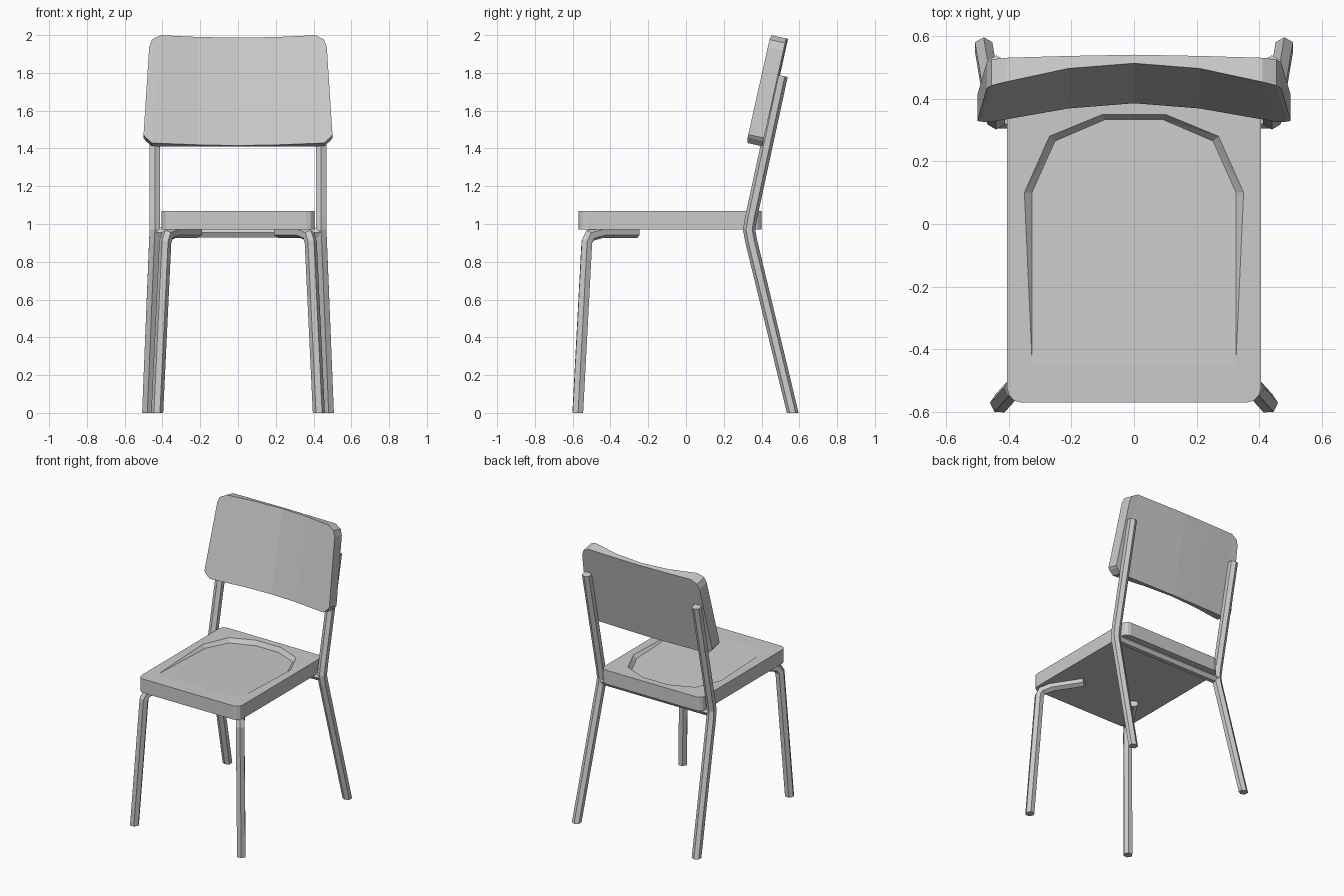
import bpy, bmesh, math
from mathutils import Vector

cube = bpy.data.objects.get("Cube")
if cube:
    bpy.data.objects.remove(cube, do_unlink=True)

# Single colour
grey = bpy.data.materials.new("grey")
grey.use_nodes = True
colour = (0.6, 0.6, 0.6, 1)
grey.diffuse_color = colour
grey.node_tree.nodes["Principled BSDF"].inputs["Base Color"].default_value = colour


def finish(name, bm):
    bmesh.ops.recalc_face_normals(bm, faces=bm.faces)
    mesh = bpy.data.meshes.new(name)
    bm.to_mesh(mesh)
    bm.free()
    mesh.materials.append(grey)
    obj = bpy.data.objects.new(name, mesh)
    bpy.context.collection.objects.link(obj)
    return obj


def tube(name, path, ref, radius=0.032, sides=6):
    """Sweep a polygon along a path, with flat sides facing along ref."""
    pts = [Vector(p) for p in path]
    bm = bmesh.new()
    rings = []
    for i, p in enumerate(pts):
        before = (p - pts[i - 1]).normalized() if i else Vector()
        after = (pts[i + 1] - p).normalized() if i < len(pts) - 1 else Vector()
        t = (before + after).normalized()
        a = (Vector(ref) - t * t.dot(Vector(ref))).normalized()
        b = t.cross(a)
        half = before.angle(after) / 2 if before.length and after.length else 0
        ring = []
        for k in range(sides):
            ang = math.tau * (k + 0.5) / sides
            off = a * math.cos(ang) + b * (math.sin(ang) / math.cos(half))
            co = p + off * radius
            if i == 0 and p.z == 0:
                co.z = 0        # feet are cut level with the floor
            ring.append(bm.verts.new(co))
        rings.append(ring)
    for r, s in zip(rings, rings[1:]):
        for k in range(sides):
            n = (k + 1) % sides
            bm.faces.new((r[k], r[n], s[n], s[k]))
    bm.faces.new(rings[0])
    bm.faces.new(rings[-1])
    return finish(name, bm)


# Legs, mirrored left and right
rear_path = [(0.48, 0.565, 0), (0.443, 0.345, 0.91), (0.44, 0.334, 0.97),
             (0.44, 0.346, 1.04), (0.44, 0.507, 1.785)]
front_path = [(0.428, -0.573, 0), (0.385, -0.525, 0.905), (0.374, -0.508, 0.94),
              (0.335, -0.445, 0.957), (0.215, -0.26, 0.957)]
for side, s in (("left", 1), ("right", -1)):
    tube("rear_leg_" + side, [(s * x, y, z) for x, y, z in rear_path], (1, 0, 0))
    tube("front_leg_" + side, [(s * x, y, z) for x, y, z in front_path], (s * 0.84, 0.54, 0))

# Rear crossbar under the seat
tube("rear_crossbar", [(-0.44, 0.335, 0.955), (0.44, 0.335, 0.955)], (0, 0, 1), 0.03)

# Seat board with rounded corners
SEAT_TOP = 1.07
bm = bmesh.new()
r, outline = 0.045, []
for q, (cx, cy) in enumerate(((0.405, 0.4), (-0.405, 0.4), (-0.405, -0.57), (0.405, -0.57))):
    ox, oy = cx - math.copysign(r, cx), cy - math.copysign(r, cy)
    for k in range(4):
        a = math.radians(90 * q + 30 * k)
        outline.append(bm.verts.new((ox + r * math.cos(a), oy + r * math.sin(a), 0.97)))
base = bm.faces.new(outline)
ext = bmesh.ops.extrude_face_region(bm, geom=[base], use_keep_orig=True)
for v in ext["geom"]:
    if isinstance(v, bmesh.types.BMVert):
        v.co.z = SEAT_TOP
seat = finish("seat", bm)

# Sloping dished recess in the seat, fading out towards the front
rim = [(0.35, 0.10), (0.27, 0.28), (0.10, 0.35)]
floor = [(0.326, 0.10), (0.252, 0.265), (0.093, 0.333)]
bm = bmesh.new()
front_y, slope = -0.45, 0.04
for s in (1, -1):
    for x, y in rim:
        bm.verts.new((s * x, y, SEAT_TOP))
        bm.verts.new((s * x, y, SEAT_TOP + 0.1))
    for x, y in floor:
        bm.verts.new((s * x, y, SEAT_TOP - slope * (y - front_y)))
    bm.verts.new((s * 0.325, front_y, SEAT_TOP))
    bm.verts.new((s * 0.325, front_y, SEAT_TOP + 0.1))
bmesh.ops.convex_hull(bm, input=bm.verts)
cutter = finish("seat_recess_cutter", bm)
cutter.hide_render = True
cut = seat.modifiers.new("recess", 'BOOLEAN')
cut.operation = 'DIFFERENCE'
cut.solver = 'EXACT'
cut.object = cutter
bpy.context.view_layer.objects.active = seat
bpy.ops.object.modifier_apply(modifier=cut.name)
bpy.data.objects.remove(cutter, do_unlink=True)

# Backrest: hollow front, nearly flat back, leaning backwards
# Column: bottom x, bottom height, top x, top height, front depth, back depth
half = [(0.5, 0.045, 0.47, 0.52, 0, 0.085), (0.49, 0.03, 0.455, 0.56, 0, 0.085),
        (0.455, 0, 0.41, 0.585, 0.006, 0.085), (0.21, 0, 0.21, 0.585, 0.05, 0.091),
        (0, 0, 0, 0.585, 0.067, 0.095)]
columns = half + [(-c[0], c[1], -c[2]) + c[3:] for c in reversed(half[:-1])]
lean = math.radians(12.6)
bm = bmesh.new()


def back_point(x, v, w):
    return bm.verts.new((x, 0.32 + v * math.sin(lean) + w * math.cos(lean),
                         1.43 + v * math.cos(lean) - w * math.sin(lean)))


loops = []
for xb, vb, xt, vt, wf, wb in columns:
    loops.append([back_point(xb, vb, wf), back_point(xt, vt, wf),
                  back_point(xt, vt, wb), back_point(xb, vb, wb)])
for a, b in zip(loops, loops[1:]):
    for k in range(4):
        n = (k + 1) % 4
        bm.faces.new((a[k], a[n], b[n], b[k]))
bm.faces.new(loops[0])
bm.faces.new(loops[-1])
finish("backrest", bm)
